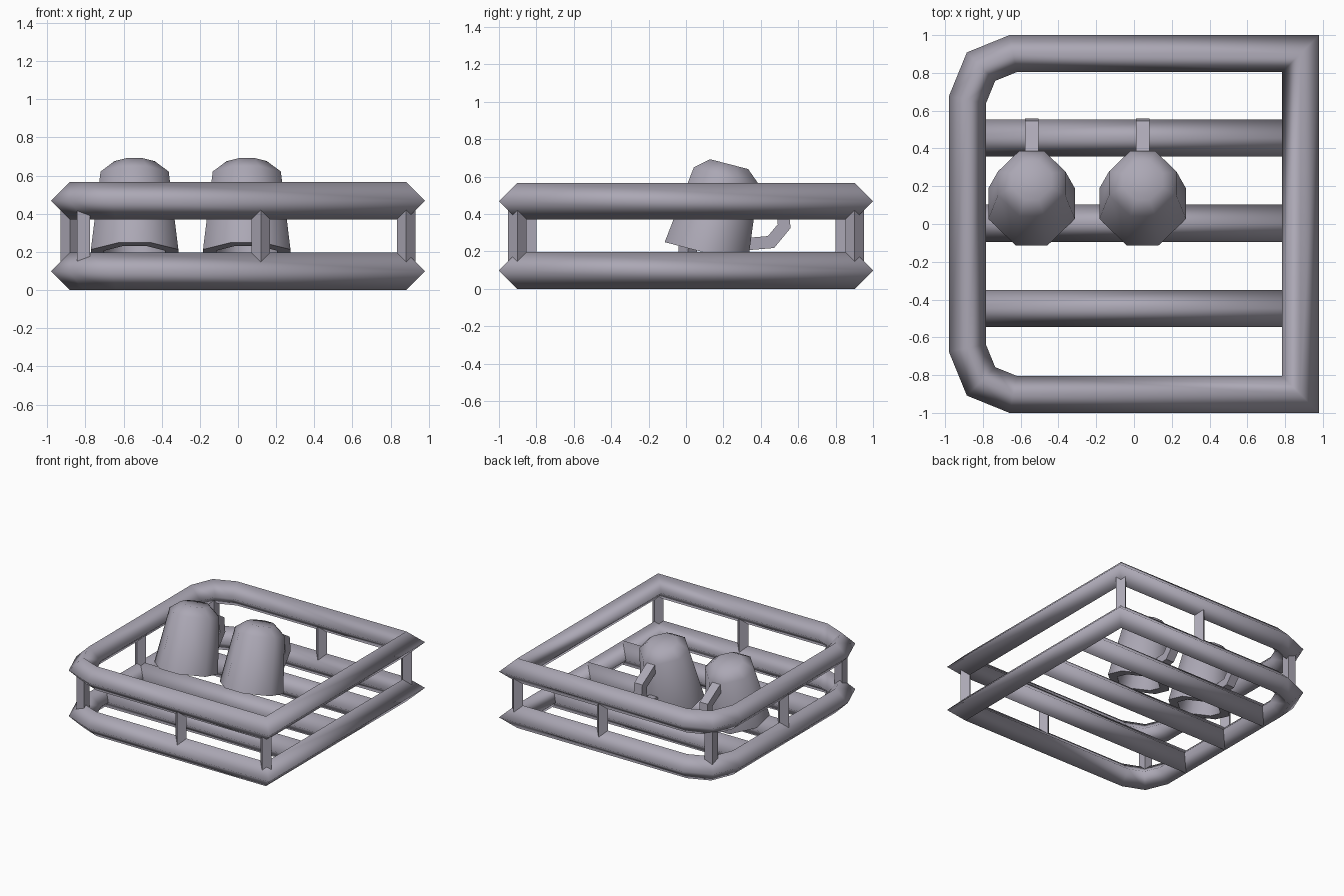
import bpy
import bmesh
from math import cos, sin, radians, pi
from mathutils import Vector

old = bpy.data.objects.get("Cube")
if old:
    bpy.data.objects.remove(old, do_unlink=True)

# Single grey material
grey = bpy.data.materials.new("lilac grey")
grey.use_nodes = True
colour = (0.41, 0.39, 0.46, 1)
grey.diffuse_color = colour
grey.node_tree.nodes["Principled BSDF"].inputs["Base Color"].default_value = colour

R = 0.098            # rail radius
LOW, HIGH = R, 0.469  # rail centre heights
SIDE, DEPTH = 0.882, 0.902
CORNER = (-0.81, 0.833)


def loft(name, rings, closed=False):
    """Bridge a list of point rings; cap the ends unless closed."""
    bm = bmesh.new()
    loops = [[bm.verts.new(p) for p in ring] for ring in rings]
    n = len(loops[0])
    pairs = list(zip(loops, loops[1:]))
    if closed:
        pairs.append((loops[-1], loops[0]))
    for a, b in pairs:
        for i in range(n):
            j = (i + 1) % n
            bm.faces.new((a[i], a[j], b[j], b[i]))
    if not closed:
        bm.faces.new(loops[0])
        bm.faces.new(loops[-1])
    bmesh.ops.recalc_face_normals(bm, faces=bm.faces)
    mesh = bpy.data.meshes.new(name)
    bm.to_mesh(mesh)
    bm.free()
    mesh.materials.append(grey)
    obj = bpy.data.objects.new(name, mesh)
    bpy.context.collection.objects.link(obj)
    return obj


def miters(path, closed):
    """Mitred sideways offset vector at each point of a flat path."""
    pts = [Vector(p) for p in path]
    result = []
    for i, p in enumerate(pts):
        before = p - pts[i - 1] if closed or i else pts[1] - p
        last = i == len(pts) - 1
        after = before if last and not closed else pts[(i + 1) % len(pts)] - p
        a, b = [Vector((-d.y, d.x)).normalized() for d in (before, after)]
        result.append((p, (a + b) / (1 + a.dot(b))))
    return result


def smooth(obj, angle):
    bpy.ops.object.select_all(action="DESELECT")
    obj.select_set(True)
    bpy.context.view_layer.objects.active = obj
    bpy.ops.object.shade_smooth_by_angle(angle=radians(angle))


def rod(name, radius, length, location, rotation):
    bpy.ops.mesh.primitive_cylinder_add(vertices=4, radius=radius, depth=length,
                                        location=location, rotation=rotation)
    obj = bpy.context.object
    obj.name = name
    obj.data.materials.append(grey)
    return obj


# Upper and lower rails: diamond section, two chamfered corners
half = [(-0.64, DEPTH), CORNER, (-SIDE, 0.657)]
outline = [(SIDE, DEPTH)] + half + [(x, -y) for x, y in reversed(half)] + [(SIDE, -DEPTH)]
for name, z in (("lower_rail", LOW), ("upper_rail", HIGH)):
    rings = [[(*(p + m * R), z), (*p, z + R), (*(p - m * R), z), (*p, z - R)]
             for p, m in miters(outline, True)]
    rail = loft(name, rings, closed=True)
    rail.data.shade_smooth()

# Base bars
for i, y in enumerate((-0.447, 0.004, 0.455)):
    bar = rod(f"base_bar_{i + 1}", R, 2 * SIDE, (0, y, LOW), (0, pi / 2, 0))
    smooth(bar, 91)

# Upright posts
posts = [("side_post", -SIDE, 0.01, 0)]
for side, s in (("front", -1), ("back", 1)):
    posts += [(f"{side}_left_post", SIDE, s * DEPTH, 0),
              (f"{side}_middle_post", 0.12, s * DEPTH, 0),
              (f"{side}_right_post", CORNER[0], s * CORNER[1], pi / 4)]
for name, x, y, turn in posts:
    rod(name, 0.049, HIGH - LOW, (x, y, (LOW + HIGH) / 2), (0, 0, turn))

# Upturned hollow cups with handles, leaning back
profile = [(0.112, 0.49), (0.19, 0.427), (0.244, 0), (0.17, 0), (0.135, 0.37)]
angles = [radians(q + d) for q in (0, 90, 180, 270) for d in (-20, 20)]
grip = [(0.17, 0.09), (0.321, 0.143), (0.368, 0.243), (0.335, 0.33), (0.16, 0.385)]
for i, x in enumerate((-0.542, 0.046)):
    cup = loft(f"cup_{i + 1}", [[(r * cos(a), r * sin(a), h) for a in angles]
                                for r, h in profile])
    smooth(cup, 50)
    rings = []
    for p, m in miters(grip, False):
        a, b = p + m * 0.033, p - m * 0.033
        rings.append([(-0.036, *a), (0.036, *a), (0.036, *b), (-0.036, *b)])
    handle = loft(f"cup_handle_{i + 1}", rings)
    for part in (cup, handle):
        part.location = (x, 0.108, 0.192)
        part.rotation_euler = (radians(-14.5), 0, 0)
